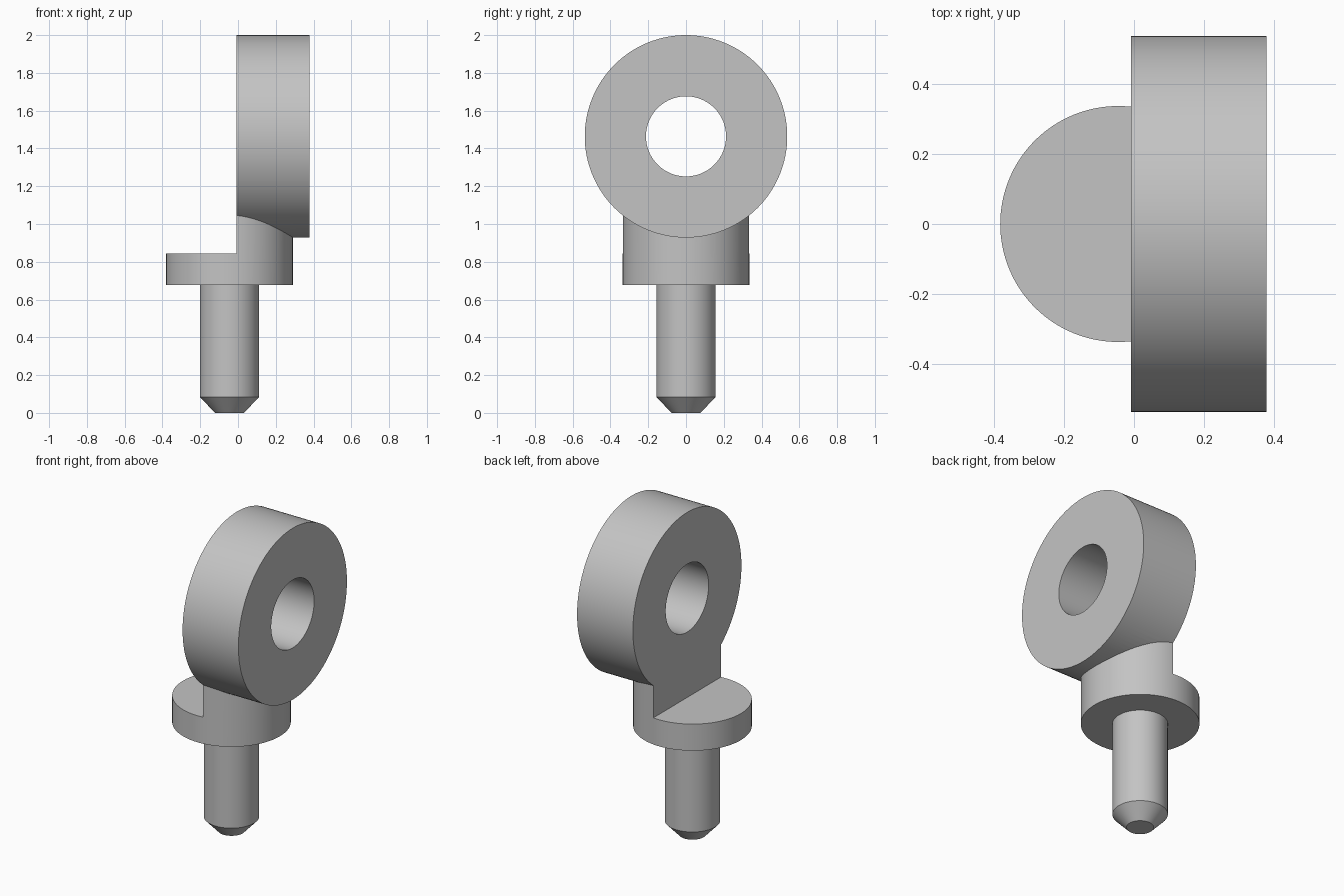
import bpy, bmesh, math
from mathutils import Matrix, Vector

if "Cube" in bpy.data.objects:
    bpy.data.objects.remove(bpy.data.objects["Cube"], do_unlink=True)

AXIS_X = -0.045      # axis of pin and collar
FACE_X = -0.008      # flat face of the eye
RING_Z = 1.464       # centre of the eye

steel = bpy.data.materials.new("plain_grey")
steel.use_nodes = True
grey = (0.55, 0.55, 0.55, 1)
steel.diffuse_color = grey
steel.node_tree.nodes["Principled BSDF"].inputs["Base Color"].default_value = grey


def make_object(name, bm):
    bmesh.ops.recalc_face_normals(bm, faces=bm.faces[:])
    mesh = bpy.data.meshes.new(name)
    bm.to_mesh(mesh)
    bm.free()
    mesh.materials.append(steel)
    obj = bpy.data.objects.new(name, mesh)
    bpy.context.collection.objects.link(obj)
    return obj


def lathe(name, profile, steps=128):
    """Spin (radius, z) points around the pin axis and cap the ends."""
    bm = bmesh.new()
    rings = []
    for r, z in profile:
        angles = [2 * math.pi * i / steps for i in range(steps)]
        rings.append([bm.verts.new((AXIS_X + r * math.cos(a), r * math.sin(a), z))
                      for a in angles])
    for low, high in zip(rings, rings[1:]):
        for i in range(steps):
            j = (i + 1) % steps
            bm.faces.new((low[i], low[j], high[j], high[i]))
    bm.faces.new(rings[0])
    bm.faces.new(rings[-1])
    return make_object(name, bm)


def cross_cylinder(name, radius, x0, x1):
    """Cylinder along x through the centre of the eye."""
    bm = bmesh.new()
    place = Matrix.Translation(((x0 + x1) / 2, 0, RING_Z)) @ Matrix.Rotation(math.pi / 2, 4, "Y")
    bmesh.ops.create_cone(bm, cap_ends=True, segments=128, radius1=radius,
                          radius2=radius, depth=x1 - x0, matrix=place)
    return make_object(name, bm)


def box(name, low, high):
    bm = bmesh.new()
    low, high = Vector(low), Vector(high)
    place = Matrix.Translation((low + high) / 2) @ Matrix.Diagonal((*(high - low), 1))
    bmesh.ops.create_cube(bm, size=1, matrix=place)
    return make_object(name, bm)


def combine(target, other, operation):
    mod = target.modifiers.new(operation.lower(), "BOOLEAN")
    mod.operation = operation
    mod.solver = "EXACT"
    mod.object = other
    bpy.context.view_layer.objects.active = target
    bpy.ops.object.modifier_apply(modifier=mod.name)
    bpy.data.objects.remove(other, do_unlink=True)


# Chamfered pin, collar and neck in one turned body
body = lathe("eye_pin", [(0.077, 0), (0.157, 0.085), (0.157, 0.677),
                         (0.336, 0.677), (0.336, 1.1)])

# Eye ring, then the flat step above the collar, then the bore
combine(body, cross_cylinder("ring_blank", 0.536, -0.1, 0.378), "UNION")
combine(body, box("step_cutter", (-1, -1, 0.843), (FACE_X, 1, 3)), "DIFFERENCE")
combine(body, cross_cylinder("bore_cutter", 0.212, -1, 1), "DIFFERENCE")

# Smooth round walls, keep the edges crisp
bpy.ops.object.select_all(action="DESELECT")
body.select_set(True)
bpy.context.view_layer.objects.active = body
bpy.ops.object.shade_smooth_by_angle(angle=math.radians(30))
